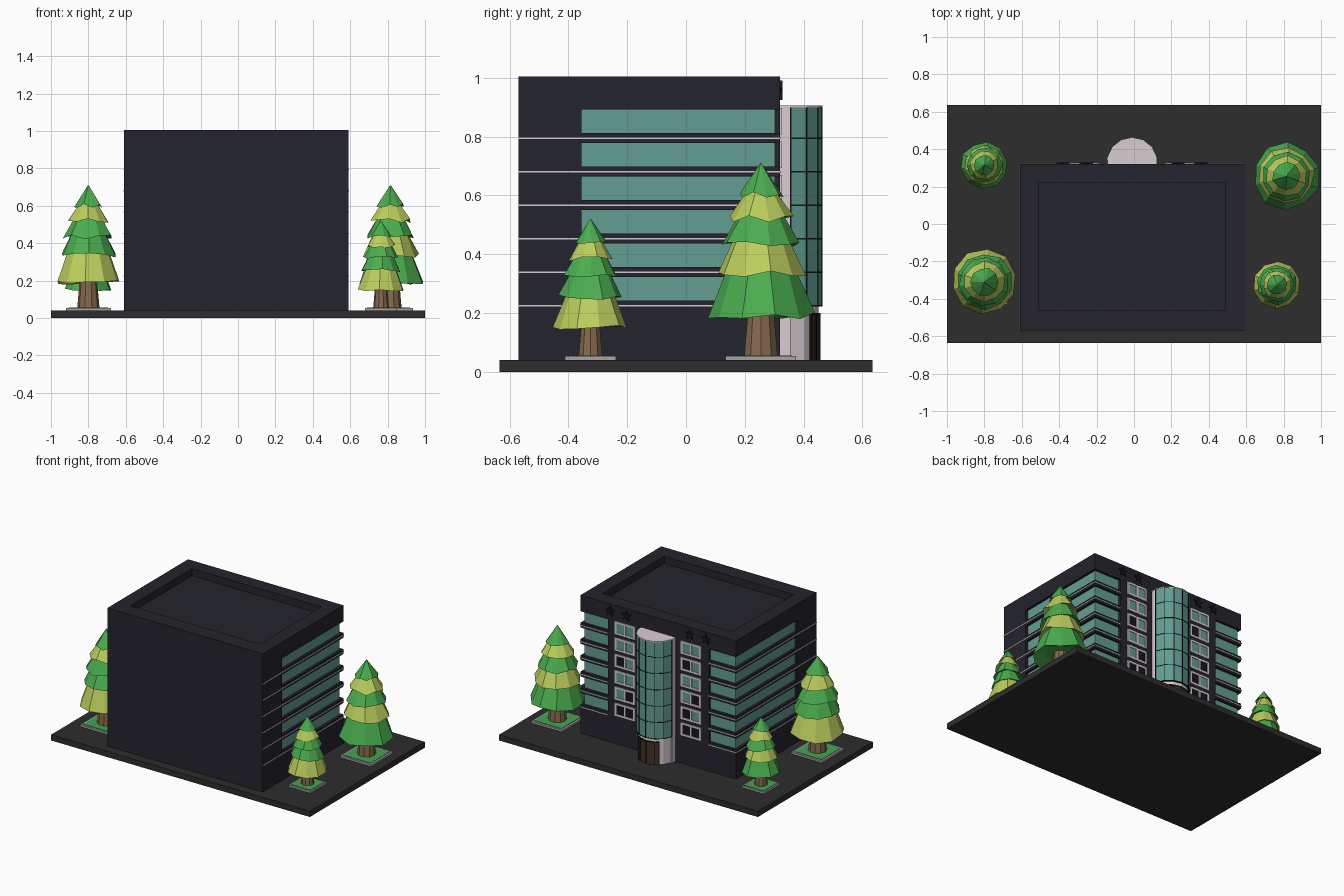
import bpy, bmesh, math, random

if "Cube" in bpy.data.objects:
    bpy.data.objects.remove(bpy.data.objects["Cube"])
random.seed(4)

CX, HALF = -0.01, 0.60          # building centre and half width
BACK, FRONT = 0.32, -0.57       # wall positions in y
FLOORS = [0.225 + 0.114 * i for i in range(6)]


def material(name, rgb):
    m = bpy.data.materials.new(name)
    m.diffuse_color = (*rgb, 1)
    m.use_nodes = True
    m.node_tree.nodes["Principled BSDF"].inputs["Base Color"].default_value = m.diffuse_color
    return m


WALL = material("wall", (0.017, 0.017, 0.026))
PAVING = material("paving", (0.026, 0.026, 0.026))
GLASS = material("glass", (0.125, 0.34, 0.29))
TRIM = material("trim", (0.70, 0.61, 0.65))
BLACK = material("black", (0.008, 0.008, 0.01))
DOOR = material("door", (0.05, 0.032, 0.013))
STONE = material("stone", (0.38, 0.38, 0.38))
GRASS = material("grass", (0.06, 0.36, 0.09))
BARK = material("bark", (0.24, 0.14, 0.075))
LEAF = {"g": material("leaf_green", (0.07, 0.42, 0.08)),
        "y": material("leaf_lime", (0.50, 0.62, 0.11))}


def finish(name, bm, mats):
    bmesh.ops.recalc_face_normals(bm, faces=bm.faces)
    me = bpy.data.meshes.new(name)
    bm.to_mesh(me)
    bm.free()
    for m in mats:
        me.materials.append(m)
    ob = bpy.data.objects.new(name, me)
    bpy.context.collection.objects.link(ob)
    return ob


def prisms(name, parts, mat, along_y=False):
    """Extrude each (outline, low, high) in z, or in y for upright outlines."""
    bm = bmesh.new()
    for pts, lo, hi in parts:
        place = (lambda p, h: (p[0], h, p[1])) if along_y else (lambda p, h: (p[0], p[1], h))
        a = [bm.verts.new(place(p, lo)) for p in pts]
        b = [bm.verts.new(place(p, hi)) for p in pts]
        bm.faces.new(a)
        bm.faces.new(b)
        for i in range(len(pts)):
            j = (i + 1) % len(pts)
            bm.faces.new((a[i], a[j], b[j], b[i]))
    return finish(name, bm, [mat])


def rect(x0, x1, y0, y1):
    return [(x0, y0), (x1, y0), (x1, y1), (x0, y1)]


def corner_strip(s, out, inn, y0, ox=0.39):
    """L-shaped outline round a back corner; offsets are measured from the walls."""
    e, c = CX + s * HALF, CX + s * ox
    return [(e + s * out, y0), (e + s * out, BACK + out), (c, BACK + out),
            (c, BACK + inn), (e + s * inn, BACK + inn), (e + s * inn, y0)]


# ground slab
prisms("ground_slab", [(rect(-1, 1, -0.635, 0.635), 0, 0.04)], PAVING)

# building body with recessed window bands and sunken roof
body = prisms("building_body", [(rect(CX - HALF, CX + HALF, FRONT, BACK), 0.04, 1.005)], WALL)
cuts = [(corner_strip(s, 0.05, -0.02, -0.355), z + 0.018, z + 0.097)
        for s in (-1, 1) for z in FLOORS]
cuts.append((rect(CX - 0.5, CX + 0.5, -0.46, 0.22), 0.955, 1.1))
cutter = prisms("cutter", cuts, WALL)
cutter.hide_render = True
mod = body.modifiers.new("cut", "BOOLEAN")
mod.operation, mod.solver, mod.object = "DIFFERENCE", "EXACT", cutter
bpy.context.view_layer.objects.active = body
bpy.ops.object.modifier_apply(modifier=mod.name)
bpy.data.objects.remove(cutter)

# corner glazing and pale sill lines
prisms("corner_glass", [(corner_strip(s, -0.017, -0.025, -0.355), z + 0.018, z + 0.097)
                        for s in (-1, 1) for z in FLOORS], GLASS)
prisms("sill_lines", [(corner_strip(s, 0.003, -0.005, FRONT), z - 0.003, z + 0.003)
                      for s in (-1, 1) for z in FLOORS], TRIM)

# framed double windows beside the tower
frames, panes, dark_panes = [], [], []
for s in (-1, 1):
    for z in FLOORS:
        x, z0, z1 = CX + s * 0.255, z + 0.012, z + 0.102
        for dx in (-0.072, 0, 0.072):
            frames.append((rect(x + dx - 0.007, x + dx + 0.007, z0, z1), BACK - 0.01, BACK + 0.007))
        for zz in (z0, z1 - 0.013):
            frames.append((rect(x - 0.079, x + 0.079, zz, zz + 0.013), BACK - 0.01, BACK + 0.006))
        for dx in (-0.036, 0.036):
            group = dark_panes if random.random() < 0.25 else panes
            group.append((rect(x + dx - 0.031, x + dx + 0.031, z0 + 0.01, z1 - 0.01),
                          BACK - 0.01, BACK + 0.002))
prisms("window_frames", frames, TRIM, True)
prisms("window_panes", panes, GLASS, True)
prisms("dark_window_panes", dark_panes, BLACK, True)

# row of stars on the parapet
stars = []
for dx in (-0.37, -0.245, 0.245, 0.37):
    stars.append(([(CX + dx + r * math.sin(k * math.pi / 5), 0.955 + r * math.cos(k * math.pi / 5))
                   for k in range(10) for r in [0.037 if k % 2 == 0 else 0.016]],
                  BACK - 0.005, BACK + 0.008))
prisms("parapet_stars", stars, BLACK, True)

# rounded stair tower
TY = 0.328
ANGLES = [12 + 26 * i for i in range(7)]


def arc(r, angles):
    return [(CX + r * math.cos(math.radians(a)), TY + r * math.sin(math.radians(a))) for a in angles]


def shell(r0, r1, angles):
    return arc(r1, angles) + arc(r0, angles)[::-1]


prisms("tower_core", [([(CX + 0.131, 0.31)] + arc(0.134, ANGLES[:1]) + arc(0.123, ANGLES)
                       + arc(0.134, ANGLES[-1:]) + [(CX - 0.131, 0.31)], 0.04, 0.9)], TRIM)
prisms("tower_glass", [(shell(0.118, 0.134, ANGLES), 0.225, 0.9)], GLASS)
prisms("tower_cap", [([(CX + 0.133, 0.31)] + arc(0.136, ANGLES) + [(CX - 0.133, 0.31)],
                      0.9, 0.906)], TRIM)
bars = [(shell(0.125, 0.1365, ANGLES), z - 0.002, z + 0.002) for z in FLOORS]
bars += [(shell(0.125, 0.1365, (a - 0.9, a + 0.9)), 0.225, 0.9) for a in ANGLES]
prisms("tower_glazing_bars", bars, BLACK)

# entrance doors
prisms("entrance_doors", [(shell(0.112, 0.126, (50, 64, 90, 116, 130)), 0.04, 0.195)], DOOR)
prisms("entrance_door_frame",
       [(shell(0.115, 0.129, (a - 1.2, a + 1.2)), 0.04, 0.195) for a in (51, 64, 90, 116, 129)]
       + [(shell(0.115, 0.129, (50, 64, 90, 116, 130)), 0.193, 0.2)], BLACK)


# conifers in square planting beds
def ring(bm, cx, cy, r, z, n, turn=0.0, dz=0.0, dr=0.0):
    return [bm.verts.new((cx + q * math.cos(turn + math.tau * i / n),
                          cy + q * math.sin(turn + math.tau * i / n),
                          z + random.uniform(-dz, dz)))
            for i in range(n) for q in [r * (1 + random.uniform(-dr, dr))]]


def bridge(bm, a, b, mat):
    for i in range(len(a)):
        j = (i + 1) % len(a)
        bm.faces.new((a[i], a[j], b[j], b[i])).material_index = mat


def tree(tag, x, y, k, colours):
    w = 0.12 * (k if k == 1 else 0.72)
    prisms(tag + "_bed_edge", [(rect(x - w, x + w, y - w, y + w), 0.035, 0.053)], STONE)
    v = w * 0.88
    prisms(tag + "_bed_grass", [(rect(x - v, x + v, y - v, y + v), 0.04, 0.056)], GRASS)
    # tapered trunk
    bm = bmesh.new()
    lo, hi = ring(bm, x, y, 0.06 * k, 0.05, 10), ring(bm, x, y, 0.042 * k, 0.055 + 0.2 * k, 10)
    bridge(bm, lo, hi, 0)
    bm.faces.new(lo)
    bm.faces.new(hi)
    finish(tag + "_trunk", bm, [BARK])
    # stacked foliage skirts: (bottom height, bottom radius, top height, top radius)
    tiers = [(0.545, 0.075, 0.655, 0.002), (0.465, 0.108, 0.565, 0.045), (0.378, 0.133, 0.49, 0.07),
             (0.28, 0.15, 0.405, 0.09), (0.135, 0.176, 0.31, 0.11)]
    bm = bmesh.new()
    for (z0, r0, z1, r1), c in zip(tiers, colours):
        mat, turn = "gy".index(c), random.uniform(0, 1)
        top = ring(bm, x, y, r1 * k, 0.055 + z1 * k, 10, turn)
        rim = ring(bm, x, y, r0 * k, 0.055 + z0 * k, 10, turn, 0.012 * k, 0.05)
        under = ring(bm, x, y, r0 * 0.55 * k, 0.055 + (z0 + 0.03) * k, 10, turn)
        bridge(bm, top, rim, mat)
        bridge(bm, rim, under, mat)
        bm.faces.new(top).material_index = mat
        bm.faces.new(under).material_index = mat
    finish(tag + "_foliage", bm, [LEAF["g"], LEAF["y"]])


tree("back_right_tree", 0.815, 0.255, 1.0, "gygyg")
tree("front_left_tree", -0.80, -0.31, 1.0, "gyggy")
tree("back_left_tree", -0.80, 0.315, 0.71, "gygyg")
tree("front_right_tree", 0.765, -0.325, 0.71, "gyggy")
